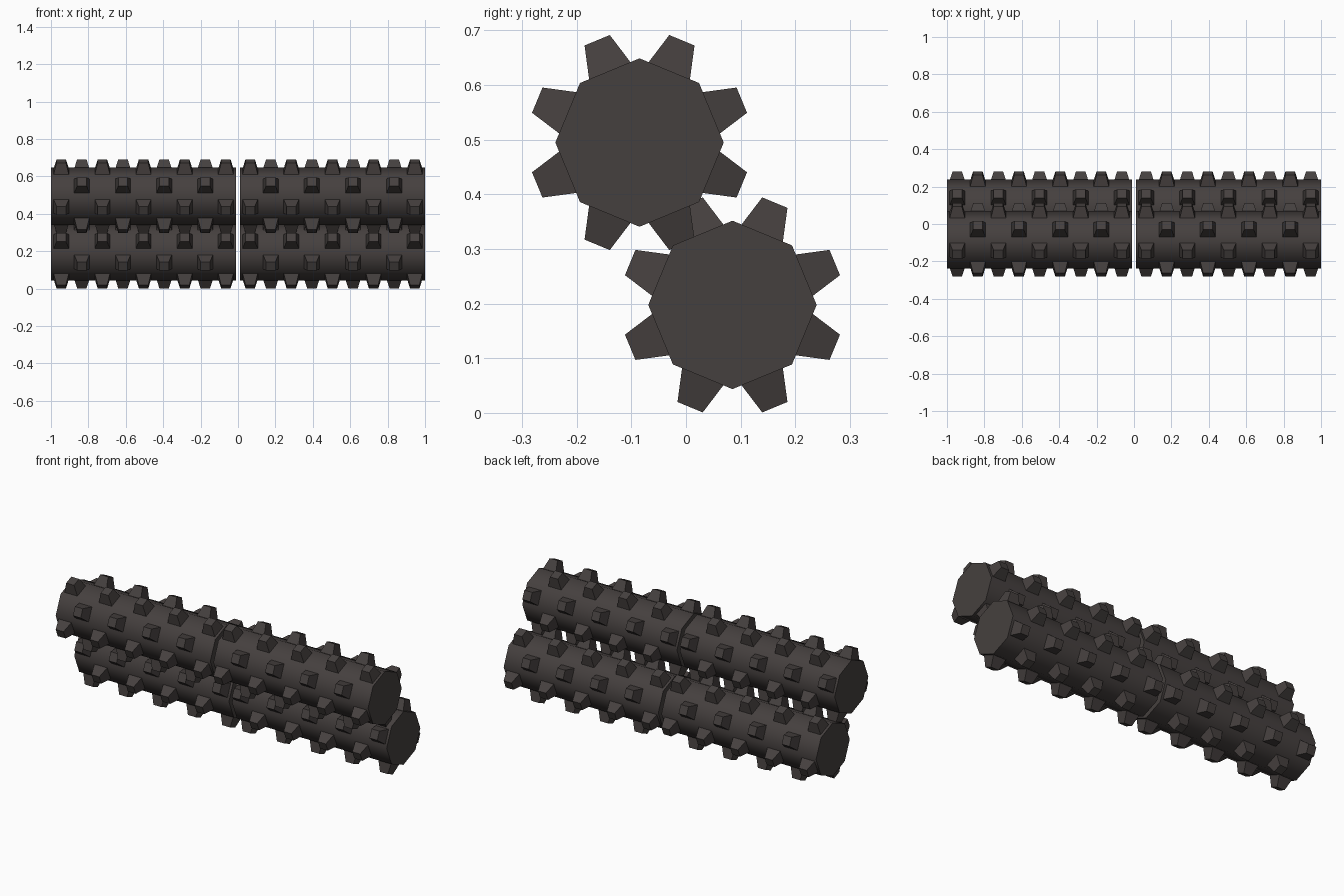
import bpy, bmesh, math
from mathutils import Matrix, Vector

cube = bpy.data.objects.get("Cube")
if cube:
    bpy.data.objects.remove(cube, do_unlink=True)

# Single dark rubber colour
rubber = bpy.data.materials.new("dark_brown_grey")
rubber.use_nodes = True
colour = (0.06, 0.051, 0.049, 1)
rubber.diffuse_color = colour
rubber.node_tree.nodes["Principled BSDF"].inputs["Base Color"].default_value = colour

SIDES = 8
RADIUS = 0.154
GAP = 0.01          # half the slot between the two rollers on one axis
ROOT, TIP = 0.138, 0.2025
RINGS, FIRST, PITCH = 9, 0.065, 0.11


def finish(bm, name, location):
    bmesh.ops.recalc_face_normals(bm, faces=bm.faces)
    mesh = bpy.data.meshes.new(name)
    bm.to_mesh(mesh)
    bm.free()
    mesh.materials.append(rubber)
    obj = bpy.data.objects.new(name, mesh)
    obj.location = location
    bpy.context.collection.objects.link(obj)
    return obj


def add_drum(name, side, location):
    """Eight-sided roller along x, smooth round the barrel with sharp ends."""
    bm = bmesh.new()
    centre = Matrix.Translation((side * (1 + GAP) / 2, 0, 0))
    bmesh.ops.create_cone(bm, cap_ends=True, segments=SIDES,
                          radius1=RADIUS, radius2=RADIUS, depth=1 - GAP,
                          matrix=centre @ Matrix.Rotation(math.pi / 2, 4, 'Y'))
    obj = finish(bm, name, location)
    bpy.ops.object.select_all(action='DESELECT')
    obj.select_set(True)
    bpy.context.view_layer.objects.active = obj
    bpy.ops.object.shade_smooth_by_angle(angle=math.radians(50))


def add_teeth(name, side, location, parity):
    """Tapered square studs, staggered between neighbouring flats."""
    bm = bmesh.new()
    height = TIP - ROOT
    for k in range(SIDES):
        turn = Matrix.Rotation(math.tau * (k + 0.5) / SIDES - math.pi / 2, 4, 'X')
        for ring in range((k + parity) % 2, RINGS, 2):
            x = side * (FIRST + PITCH * ring)
            place = Matrix.Translation((x, 0, 0)) @ turn
            lift = Matrix.Translation((0, 0, ROOT + height / 2))
            square = Matrix.Rotation(math.pi / 4, 4, 'Z')
            bmesh.ops.create_cone(bm, cap_ends=True, segments=4,
                                  radius1=0.042 * math.sqrt(2),
                                  radius2=0.025 * math.sqrt(2),
                                  depth=height, matrix=place @ lift @ square)
    finish(bm, name, location)


# Two parallel axes, each carrying a left and a right roller
axes = (("upper", Vector((0, -0.085, 0.4945)), 0),
        ("lower", Vector((0, 0.085, 0.1975)), 1))
for level, location, parity in axes:
    for label, side in (("left", 1), ("right", -1)):
        add_drum(f"{level}_{label}_drum", side, location)
        add_teeth(f"{level}_{label}_teeth", side, location, parity)
